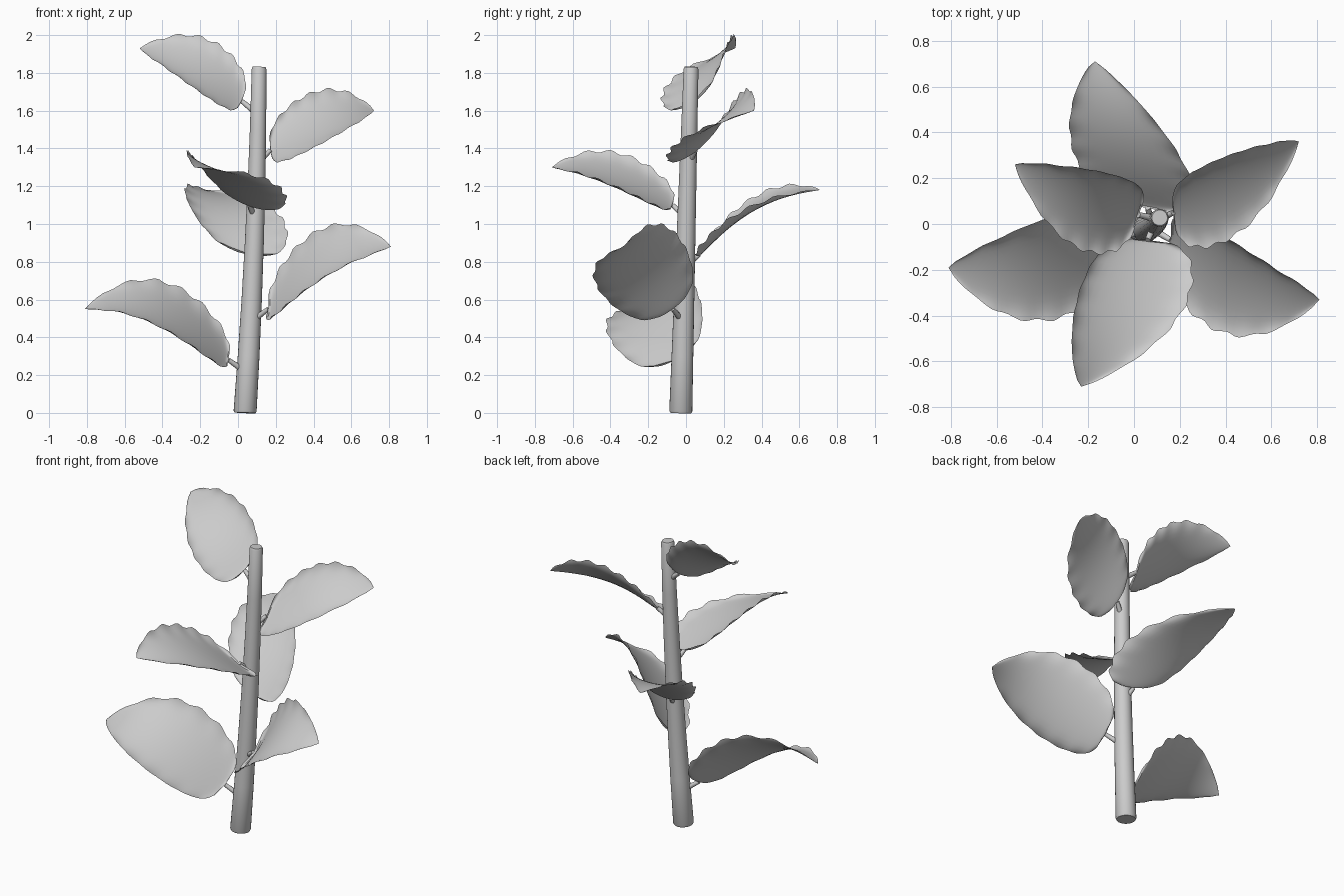
import bpy, math
from mathutils import Vector

if "Cube" in bpy.data.objects:
    bpy.data.objects.remove(bpy.data.objects["Cube"])

grey = bpy.data.materials.new("plain_grey")
grey.diffuse_color = (0.6, 0.6, 0.6, 1)
grey.use_nodes = True
grey.node_tree.nodes["Principled BSDF"].inputs["Base Color"].default_value = grey.diffuse_color


def make_object(name, verts, faces):
    mesh = bpy.data.meshes.new(name)
    mesh.from_pydata(verts, [], faces)
    mesh.validate()
    mesh.materials.append(grey)
    obj = bpy.data.objects.new(name, mesh)
    bpy.context.collection.objects.link(obj)
    bpy.context.view_layer.objects.active = obj
    obj.select_set(True)
    bpy.ops.object.shade_smooth_by_angle(angle=math.radians(50))
    obj.select_set(False)
    return obj


def make_tube(name, path, sides):
    """Capped tube along (centre, radius) pairs."""
    verts, faces = [], []
    axis = (path[-1][0] - path[0][0]).normalized()
    side = axis.orthogonal().normalized()
    up = axis.cross(side)
    for centre, r in path:
        for i in range(sides):
            a = 2 * math.pi * i / sides
            verts.append(centre + r * (math.cos(a) * side + math.sin(a) * up))
    for k in range(len(path) - 1):
        for i in range(sides):
            j = (i + 1) % sides
            faces.append((k * sides + i, k * sides + j,
                          (k + 1) * sides + j, (k + 1) * sides + i))
    faces.append(tuple(reversed(range(sides))))
    faces.append(tuple(range(len(verts) - sides, len(verts))))
    return make_object(name, verts, faces)


def stem_centre(z):
    t = z / 1.83
    return Vector((0.037 + 0.125 * t - 0.05 * t * t, -0.028 + 0.055 * t, z))


def make_leaf(name, base, mid, tip, side, rows=36, cols=16):
    """Arched, cupped blade with a curled, ruffled rim; side is the half width vector."""
    base, mid, tip, side = map(Vector, (base, mid, tip, side))
    side = side * 0.93
    m = 0.42
    normal = side.cross(tip - base).normalized()
    if normal.z < 0:            # keep the upper face outward
        normal, side = -normal, -side
    verts, faces = [], []
    for r in range(rows + 1):
        t = r / rows
        u = t ** 1.4
        # midline through base, mid and tip
        centre = (base * ((u - m) * (u - 1) / m)
                  + mid * (u * (u - 1) / (m * (m - 1)))
                  + tip * (u * (u - m) / (1 - m)))
        w = max(0.0, math.sin(math.pi * u ** 0.62)) ** (0.45 + 0.3 * u)
        for c in range(cols + 1):
            v = math.sin(math.pi / 2 * (2 * c / cols - 1))
            wave = math.sin(t * 13 * math.pi + (0.8 if v > 0 else 0))
            ruffle = 0.008 * wave * abs(v) ** 8 * min(1, 2 * w)
            cup = (0.028 * v * v + 0.02 * v ** 8 - 0.02) * w
            verts.append(centre + side * v * w * (1 + 0.02 * wave * abs(v) ** 6)
                         + normal * (cup + ruffle))
    n = cols + 1
    for r in range(rows):
        for c in range(cols):
            a = r * n + c
            faces.append((a, a + 1, a + n + 1, a + n))
    return make_object(name, verts, faces)


# Main stem, tapering, with a softly rounded top
heights = [0, 0.01, 0.3, 0.6, 0.9, 1.2, 1.5, 1.82]
stem = [(stem_centre(z), 0.061 - 0.012 * z) for z in heights]
stem[0] = (stem[0][0], 0.056)
stem.append((stem_centre(1.832), 0.034))
make_tube("stem", stem, 24)

# Leaves: base, middle, tip, half width
leaves = [
    ((-0.05, -0.06, 0.28), (-0.38, -0.18, 0.54), (-0.81, -0.19, 0.55), (0.02, 0.25, 0.13)),
    ((0.16, -0.07, 0.55), (0.42, -0.26, 0.80), (0.81, -0.33, 0.88), (0.02, 0.22, 0.16)),
    ((0.06, 0.07, 0.84), (-0.03, 0.32, 1.07), (-0.17, 0.71, 1.18), (0.27, -0.05, -0.05)),
    ((0.06, -0.07, 1.10), (-0.03, -0.36, 1.26), (-0.23, -0.71, 1.30), (-0.25, 0.03, 0.09)),
    ((0.17, 0.05, 1.39), (0.42, 0.14, 1.54), (0.72, 0.36, 1.60), (-0.02, 0.19, 0.15)),
    ((0.02, 0.04, 1.65), (-0.20, 0.08, 1.83), (-0.52, 0.26, 1.93), (0.06, 0.18, 0.13)),
]
for i, (base, mid, tip, side) in enumerate(leaves, 1):
    make_leaf(f"leaf_{i}", base, mid, tip, side)
    # Short stalk joining the leaf to the stem
    end = Vector(base)
    start = stem_centre(end.z - 0.07)
    make_tube(f"leaf_stalk_{i}", [(start, 0.018), (end, 0.012)], 10)
